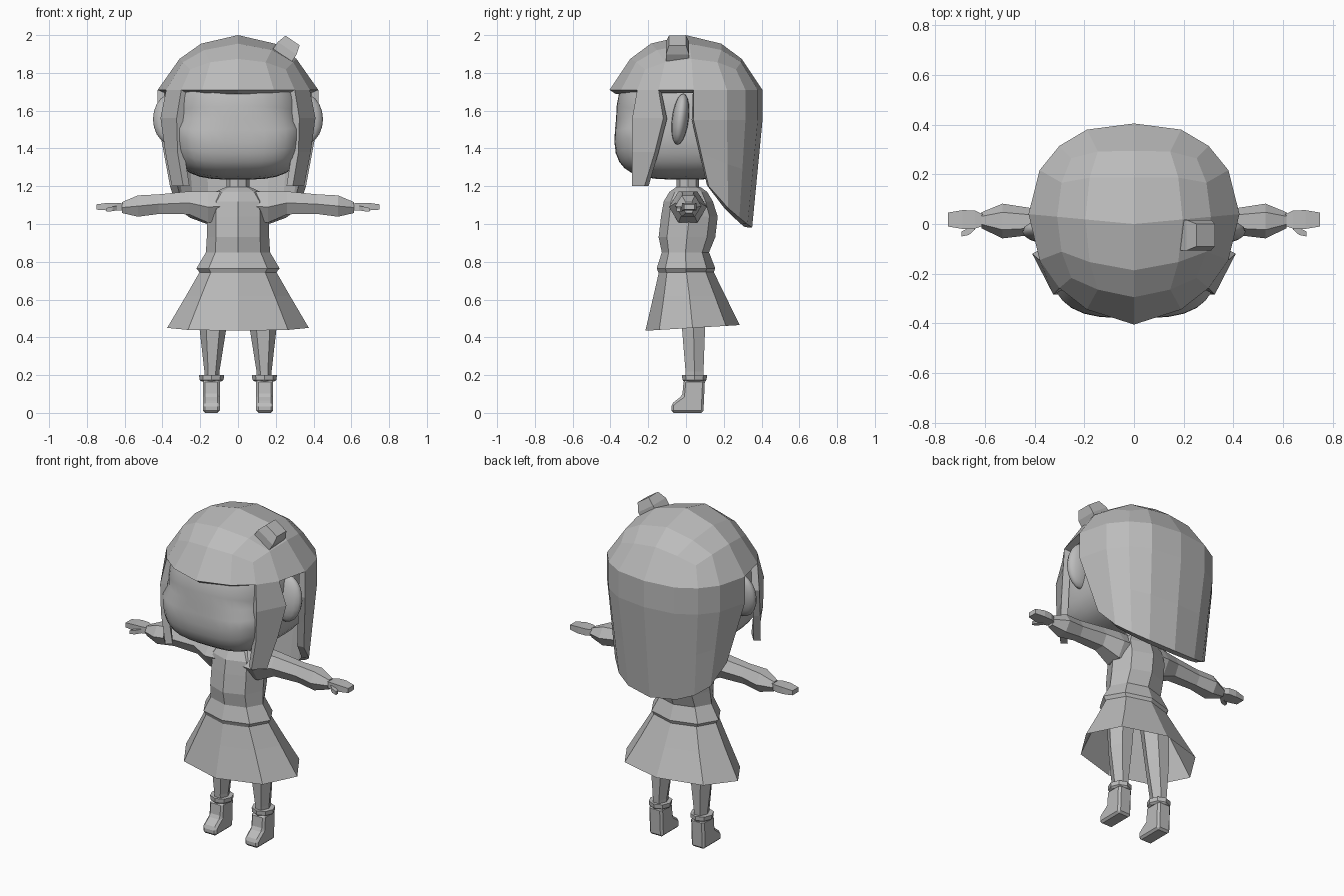
import bpy, bmesh, math
from mathutils import Vector

if "Cube" in bpy.data.objects:
    bpy.data.objects.remove(bpy.data.objects["Cube"], do_unlink=True)

grey = bpy.data.materials.new("plain grey")
grey.use_nodes = True
grey.diffuse_color = (0.5, 0.5, 0.5, 1)
grey.node_tree.nodes["Principled BSDF"].inputs["Base Color"].default_value = (0.5, 0.5, 0.5, 1)


def finish(name, bm, mirror=False, smooth=False, recalc=True):
    if recalc:
        bmesh.ops.recalc_face_normals(bm, faces=bm.faces)
    mesh = bpy.data.meshes.new(name)
    bm.to_mesh(mesh)
    bm.free()
    mesh.materials.append(grey)
    for p in mesh.polygons:
        p.use_smooth = smooth
    ob = bpy.data.objects.new(name, mesh)
    bpy.context.collection.objects.link(ob)
    if mirror:
        ob.modifiers.new("Mirror", 'MIRROR')
    return ob


def loft(name, rings, sides, axis='z', mirror=False, cap_start=True, cap_end=True):
    """Skin rings given as (centre, half width, half depth) across an axis."""
    bm = bmesh.new()
    loops = []
    phase = math.pi / 4 if sides == 4 else 0
    grow = math.sqrt(2) if sides == 4 else 1
    for centre, a, b in rings:
        loop = []
        for i in range(sides):
            t = phase + math.tau * i / sides
            u, v = a * grow * math.cos(t), b * grow * math.sin(t)
            off = (u, v, 0) if axis == 'z' else (0, u, v)
            loop.append(bm.verts.new(Vector(centre) + Vector(off)))
        loops.append(loop)
    for lo, hi in zip(loops, loops[1:]):
        for i in range(sides):
            j = (i + 1) % sides
            bm.faces.new((lo[i], lo[j], hi[j], hi[i]))
    if cap_start:
        bm.faces.new(loops[0])
    if cap_end:
        bm.faces.new(loops[-1])
    return finish(name, bm, mirror)


def block_sphere(cuts):
    bm = bmesh.new()
    bmesh.ops.create_cube(bm, size=2)
    bmesh.ops.subdivide_edges(bm, edges=bm.edges[:], cuts=cuts, use_grid_fill=True)
    return bm


# Head: rounded block, squarer at the jaw, face pushed forward low down
bm = block_sphere(9)
for v in bm.verts:
    p = 3.4 if v.co.z < 0 else 2.5
    n = v.co / sum(abs(c) ** p for c in v.co) ** (1 / p)
    y = n.y * (0.37 if n.y < 0 else 0.34)
    if n.y < 0:
        y -= 0.035 * max(0, -n.z) * -n.y
    v.co = (0.355 * n.x, y, 1.56 + 0.325 * n.z)
finish("head", bm, smooth=True)

# Ears
bm = bmesh.new()
bmesh.ops.create_uvsphere(bm, u_segments=16, v_segments=10, radius=1)
for v in bm.verts:
    x, y, z = v.co
    v.co = (0.35 + 0.1 * x, -0.03 + 0.045 * y + 0.015 * z, 1.555 + 0.135 * z)
finish("ears", bm, mirror=True, smooth=True)

# Hair: cap, then strips hanging from its rim
bm = block_sphere(3)
bmesh.ops.delete(bm, geom=[v for v in bm.verts if v.co.z < 0.4], context='VERTS')
rim = sorted((v for v in bm.verts if v.co.z < 0.6),
             key=lambda v: math.atan2(v.co.y, v.co.x) % math.tau)
angles = [math.atan2(v.co.y, v.co.x) for v in rim]


def shell(c, s, z):
    return Vector((0.425 * c, 0.405 * s + 0.04 * abs(c), z))


for v in bm.verts:
    if v not in rim:
        n = v.co.normalized()
        v.co = shell(n.x * 1.03, n.y * 1.03, 1.57 + 0.43 * n.z)
for v, t in zip(rim, angles):
    v.co = shell(math.cos(t), math.sin(t), 1.71)


def hang(left, right):
    for i in range(len(left) - 1):
        bm.faces.new((left[i], left[i + 1], right[i + 1], right[i]))


# long back hair
columns = []
for k in range(9):
    c, s = math.cos(angles[k]), math.sin(angles[k])
    s = max(s, 0)
    wide = shell(c, s, 1.55)
    tip = Vector((0.36 * c, 0.12 + 0.23 * s, 1.2 - 0.22 * s ** 0.8))
    columns.append([rim[k]] + [bm.verts.new(wide.lerp(tip, f)) for f in (0, 0.5, 1)])
for left, right in zip(columns, columns[1:]):
    hang(left, right)

# side locks
front_edge = [(0.325, -0.285, 1.56), (0.32, -0.285, 1.38), (0.29, -0.285, 1.2)]
back_edge = [(0.41, -0.12, 1.56), (0.385, -0.165, 1.38), (0.35, -0.22, 1.2)]


def lock_edge(k, points, side):
    return [rim[k]] + [bm.verts.new((side * x, y, z)) for x, y, z in points]


hang(lock_edge(14, front_edge, 1), lock_edge(15, back_edge, 1))
hang(lock_edge(9, back_edge, -1), lock_edge(10, front_edge, -1))
hair = finish("hair", bm, recalc=False)
solid = hair.modifiers.new("Thickness", 'SOLIDIFY')
solid.thickness = 0.04
solid.offset = -1

# Hair clip
clip = loft("hair_clip", [((0, 0, -0.06), 0.06, 0.062), ((0, 0, 0.01), 0.06, 0.062),
                          ((0, 0, 0.06), 0.045, 0.045)], 4)
clip.location = (0.255, -0.045, 1.922)
clip.rotation_euler.y = 0.6

# Neck, jacket and skirt
loft("neck", [((0, 0.01, 1.1), 0.06, 0.06), ((0, 0.01, 1.3), 0.06, 0.06)], 8)
loft("jacket", [((0, 0, 0.74), 0.2, 0.145), ((0, 0, 0.765), 0.22, 0.155),
                ((0, -0.003, 0.85), 0.17, 0.125), ((0, 0.005, 0.93), 0.165, 0.15),
                ((0, 0.018, 1.04), 0.165, 0.15), ((0, 0.012, 1.12), 0.16, 0.13),
                ((0, 0.012, 1.17), 0.12, 0.1), ((0, 0.012, 1.195), 0.065, 0.065)], 8)
skirt = loft("skirt", [((0, 0.035, 0.45), 0.375, 0.25), ((0, 0.018, 0.62), 0.275, 0.19),
                       ((0, 0, 0.76), 0.195, 0.14)], 8, cap_start=False)
for v in skirt.data.vertices:
    if v.co.z < 0.5:
        v.co.z += 0.06 * (v.co.y - 0.035)

# Arms with flared cuffs, hands and thumbs
loft("arms", [((0.06, 0.01, 1.095), 0.1, 0.09), ((0.16, 0.01, 1.09), 0.1, 0.095),
              ((0.26, 0.01, 1.112), 0.065, 0.07), ((0.42, 0.01, 1.105), 0.055, 0.06),
              ((0.53, 0.012, 1.095), 0.07, 0.065), ((0.615, 0.015, 1.087), 0.032, 0.033)],
     6, 'x', mirror=True)
loft("hands", [((0.6, 0.015, 1.09), 0.02, 0.018), ((0.64, 0.018, 1.092), 0.036, 0.02),
               ((0.69, 0.018, 1.092), 0.038, 0.02), ((0.75, 0.018, 1.09), 0.028, 0.014)],
     4, 'x', mirror=True)
loft("thumbs", [((0.64, -0.01, 1.085), 0.012, 0.012), ((0.665, -0.03, 1.08), 0.014, 0.012),
                ((0.695, -0.04, 1.075), 0.01, 0.01)], 4, 'x', mirror=True)

# Legs and boot cuffs
loft("legs", [((0.138, 0.045, 0.15), 0.038, 0.05), ((0.138, 0.045, 0.22), 0.04, 0.055),
              ((0.133, 0.04, 0.44), 0.07, 0.07), ((0.12, 0.03, 0.7), 0.085, 0.085)],
     6, mirror=True)
loft("boot_cuffs", [((0.14, 0.045, 0.165), 0.05, 0.055), ((0.14, 0.045, 0.175), 0.064, 0.064),
                    ((0.14, 0.045, 0.2), 0.066, 0.066), ((0.14, 0.045, 0.2), 0.045, 0.05)],
     8, mirror=True)

# Boots: side profile pulled across the foot
profile = [(-0.078, 0), (-0.078, 0.045), (-0.055, 0.065), (-0.02, 0.09),
           (-0.012, 0.175), (0.1, 0.175), (0.092, 0)]
bm = bmesh.new()
sole = bm.faces.new([bm.verts.new((0.096, y, z)) for y, z in profile])
pulled = bmesh.ops.extrude_face_region(bm, geom=[sole])
moved = [g for g in pulled["geom"] if isinstance(g, bmesh.types.BMVert)]
bmesh.ops.translate(bm, verts=moved, vec=(0.09, 0, 0))
boots = finish("boots", bm, mirror=True)
bevel = boots.modifiers.new("Bevel", 'BEVEL')
bevel.width = 0.012
bevel.segments = 1
